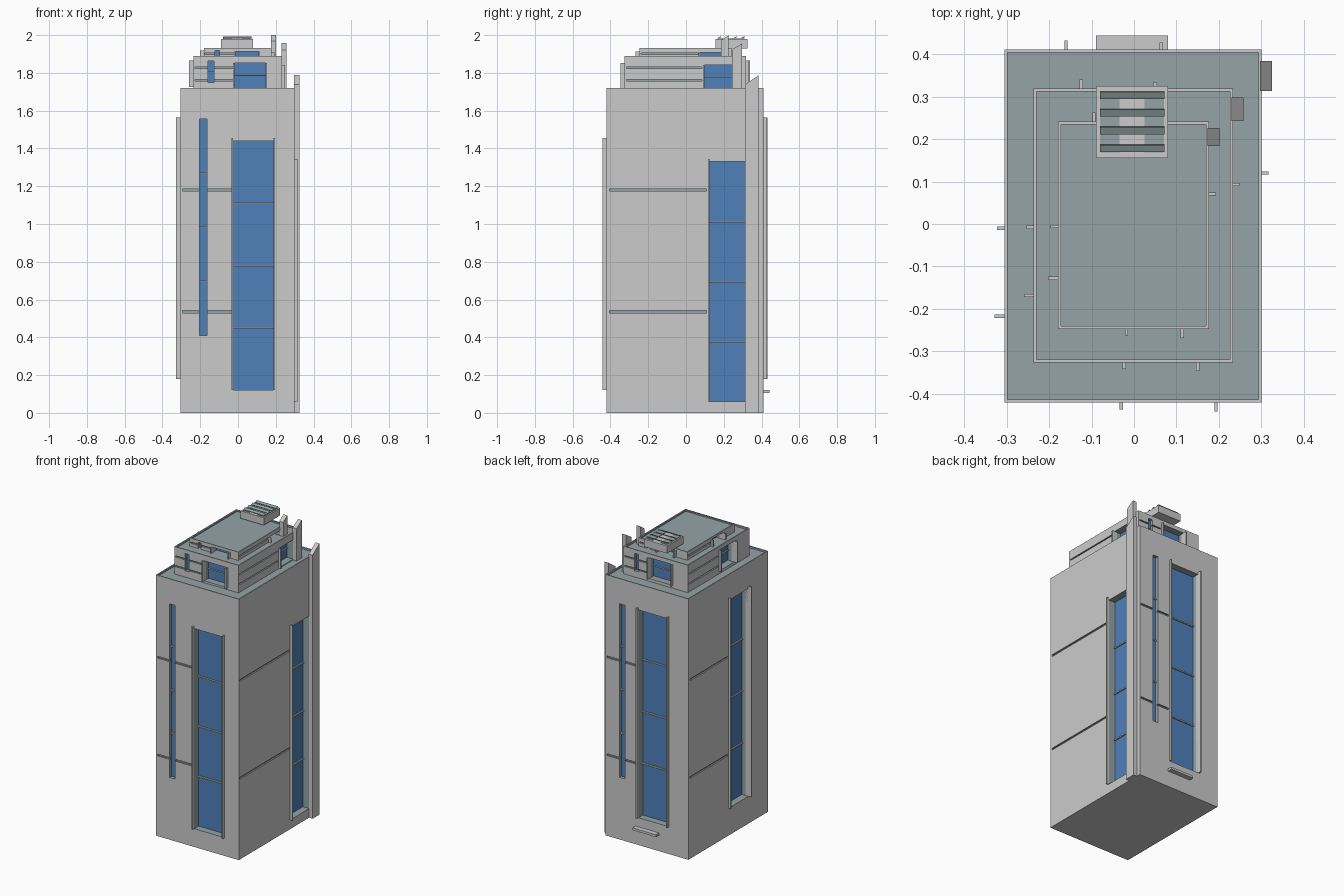
import bpy, bmesh, math
from mathutils import Matrix, Vector

if "Cube" in bpy.data.objects:
    bpy.data.objects.remove(bpy.data.objects["Cube"])


def material(name, rgb):
    m = bpy.data.materials.new(name)
    m.diffuse_color = (*rgb, 1)
    m.use_nodes = True
    m.node_tree.nodes["Principled BSDF"].inputs["Base Color"].default_value = m.diffuse_color
    return m


WALL = material("wall", (0.53, 0.55, 0.53))
TRIM = material("trim", (0.30, 0.37, 0.38))
GLASS = material("glass", (0.08, 0.22, 0.50))


def add_object(name, bm, *mats):
    bmesh.ops.recalc_face_normals(bm, faces=bm.faces)
    me = bpy.data.meshes.new(name)
    bm.to_mesh(me)
    bm.free()
    for m in mats:
        me.materials.append(m)
    ob = bpy.data.objects.new(name, me)
    bpy.context.collection.objects.link(ob)
    return ob


def boxes(name, items, mat, tilt=0):
    """One object made of boxes given as ((x0,x1),(y0,y1),(z0,z1))."""
    bm = bmesh.new()
    for rng in items:
        c = Vector([(a + b) / 2 for a, b in rng])
        s = [abs(b - a) for a, b in rng]
        bmesh.ops.create_cube(bm, size=1, matrix=Matrix.Translation(c)
                              @ Matrix.Rotation(tilt, 4, 'X')
                              @ Matrix.Diagonal((*s, 1)))
    return add_object(name, bm, mat)


# Wall layout at full size: window span, window heights, jambs (position,
# projection), groove span, slim window span
WALLS = {
    "front": ((-.026, .189), (.12, 1.44), [(-.03, .016), (.193, .021)], (-.295, -.035), (-.205, -.165)),
    "back": ((-.156, .060), (.18, 1.55), [(-.16, .021), (.064, .016)], (.075, .29), (.158, .198)),
    "left": ((-.213, -.014), (.18, 1.55), [(-.217, .023), (-.01, .017)], (0, .395), None),
    "right": ((.124, .313), (.06, 1.33), [(.12, .016)], (-.405, .108), None),
}
X0, X1, Y0, Y1 = -.305, .30, -.42, .411


def build_tier(tier, k, base, zk, top, floor, panes, fin_top, fin_drop):
    x0, x1, y0, y1 = (v * k for v in (X0, X1, Y0, Y1))

    def on_wall(side, span, depth, zr):
        # depth is measured outward from the wall surface
        if side in ("front", "back"):
            s, y = (-1, y0) if side == "front" else (1, y1)
            return (span, (y + s * depth[0], y + s * depth[1]), zr)
        s, x = (-1, x0) if side == "left" else (1, x1)
        return ((x + s * depth[0], x + s * depth[1]), span, zr)

    def sc(span):
        return (span[0] * k, span[1] * k)

    def hz(zr):
        return (base + zr[0] * zk, base + zr[1] * zk)

    cuts, panels, bars, jambs = [], [], [], []
    for side, (win, wz, jb, groove, slim) in WALLS.items():
        openings = [(sc(win), hz(wz), .05)]
        if slim:
            openings.append((sc(slim), hz((.41, 1.555)), .025))
        for span, zr, d in openings:
            cuts.append(on_wall(side, span, (-d, .03), zr))
            panels.append(on_wall(side, span, (-d - .003, -d + .004), zr))
            for i in range(1, panes):
                z = zr[0] + (zr[1] - zr[0]) * i / panes
                h = .004 if panes > 2 else .002
                bars.append(on_wall(side, span, (-d, -d + .012), (z - h, z + h)))
        for pos, out in jb:
            jambs.append(on_wall(side, (pos * k - .004, pos * k + .004),
                                 (-.02, out), hz((wz[0], wz[1] + .015))))
        for gz in (.535, 1.18):
            z = base + gz * zk
            h = .006 if zk == 1 else .004
            cuts.append(on_wall(side, sc(groove), (-.01, .03), (z - h, z + h)))
    # roof recess that leaves a thin parapet
    e = .007
    cuts.append(((x0 + e, x1 - e), (y0 + e, y1 - e), (floor, top + .05)))

    # tier body with its openings cut
    body = boxes(tier + "_body", [((x0, x1), (y0, y1), (base, top))], WALL)
    body.data.materials.append(TRIM)
    cutter = boxes(tier + "_cutter", cuts, WALL)
    mod = body.modifiers.new("openings", 'BOOLEAN')
    mod.operation, mod.object, mod.solver = 'DIFFERENCE', cutter, 'EXACT'
    mod.use_self = True
    bpy.context.view_layer.objects.active = body
    bpy.ops.object.modifier_apply(modifier="openings")
    bpy.data.objects.remove(cutter)
    for p in body.data.polygons:
        c = p.center
        edge = min(c.x - x0, x1 - c.x, c.y - y0, y1 - c.y, c.z - base, top - c.z)
        p.material_index = 1 if edge > 1e-4 else 0

    boxes(tier + "_glass", panels, GLASS)
    if bars:
        boxes(tier + "_mullions", bars, WALL)
    boxes(tier + "_jambs", jambs, WALL)

    # corner fin with a slanted top
    ya, yb = .313 * k, .384 * k
    bm = bmesh.new()
    prof = [(ya, base), (yb, base), (yb, fin_top), (ya, fin_top - fin_drop)]
    f = bm.faces.new([bm.verts.new((x1 - .003, y, z)) for y, z in prof])
    ext = bmesh.ops.extrude_face_region(bm, geom=[f])
    bmesh.ops.translate(bm, vec=(.028, 0, 0),
                        verts=[v for v in ext["geom"] if isinstance(v, bmesh.types.BMVert)])
    add_object(tier + "_fin", bm, WALL)


build_tier("tower", 1, 0, 1, 1.72, 1.708, 4, 1.788, .05)
build_tier("middle_tier", .775, 1.708, .1, 1.889, 1.877, 2, 1.957, .035)
build_tier("upper_tier", .588, 1.85, .044, 1.931, 1.923, 1, 2.0, .03)

# Ledge below the back window
boxes("back_ledge", [((-.09, .08), (.40, .443), (.105, .12))], WALL)

# Rooftop vent housing with rails and tilted slats
boxes("vent_housing", [((-.09, .08), (.155, .325), (1.93, 1.979))], WALL)
boxes("vent_rails", [((x, x + .046), (.168, .31), (1.976, 1.982)) for x in (-.08, .025)], TRIM)
boxes("vent_slats", [((-.08, .072), (y - .009, y + .009), (1.986, 1.99))
                     for y in (.178, .22, .262, .303)], TRIM, math.radians(25))
